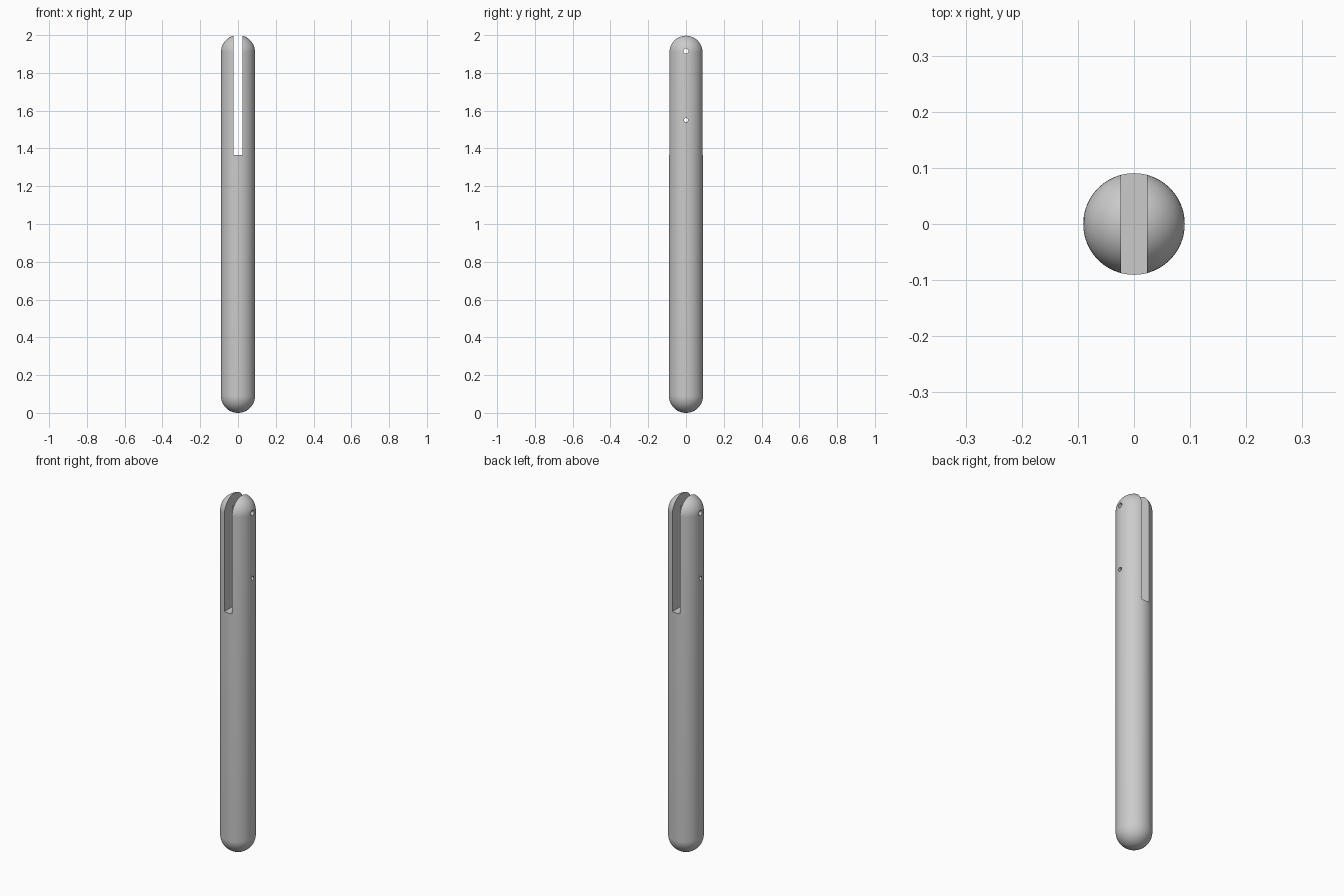
import bpy, bmesh, math
from mathutils import Matrix, Vector

if "Cube" in bpy.data.objects:
    bpy.data.objects.remove(bpy.data.objects["Cube"])

R, LENGTH = 0.0905, 2.0
SLOT_HALF, SLOT_FLOOR = 0.0235, 1.366
PIN_HOLES = [(1.915, 0.0135), (1.55, 0.011)]  # height, radius


def make_object(name, bm):
    bmesh.ops.recalc_face_normals(bm, faces=bm.faces)
    mesh = bpy.data.meshes.new(name)
    bm.to_mesh(mesh)
    bm.free()
    obj = bpy.data.objects.new(name, mesh)
    bpy.context.collection.objects.link(obj)
    return obj


def cut(target, cutter):
    mod = target.modifiers.new("cut", 'BOOLEAN')
    mod.operation, mod.solver, mod.object = 'DIFFERENCE', 'EXACT', cutter
    bpy.context.view_layer.objects.active = target
    bpy.ops.object.modifier_apply(modifier=mod.name)
    bpy.data.objects.remove(cutter, do_unlink=True)


# Round rod with hemispherical ends: a sphere split at its equator and stretched
bm = bmesh.new()
bmesh.ops.create_uvsphere(bm, u_segments=96, v_segments=32, radius=R)
upper = [f for f in bm.faces if f.calc_center_median().z > 0]
equator = [e for e in bm.edges if all(abs(v.co.z) < 1e-5 for v in e.verts)]
bmesh.ops.split_edges(bm, edges=equator)
top_verts = {v for f in upper for v in f.verts}
for v in bm.verts:
    v.co.z += LENGTH - R if v in top_verts else R
rims = [e for e in bm.edges if e.is_boundary]
bmesh.ops.bridge_loops(bm, edges=rims)
rod = make_object("slotted_rod", bm)

# Slot running front to back through the upper end
bm = bmesh.new()
bmesh.ops.create_cube(bm, size=1, matrix=Matrix.Translation((0, 0, SLOT_FLOOR + 0.5))
                      @ Matrix.Diagonal((2 * SLOT_HALF, 1, 1, 1)))
cut(rod, make_object("slot_cutter", bm))

# Pin holes running side to side through both prongs
for z, radius in PIN_HOLES:
    bm = bmesh.new()
    bmesh.ops.create_cone(bm, cap_ends=True, segments=32, radius1=radius, radius2=radius, depth=1,
                          matrix=Matrix.Translation((0, 0, z)) @ Matrix.Rotation(math.pi / 2, 4, 'Y'))
    cut(rod, make_object("pin_hole_cutter", bm))

# Smooth round surfaces, crisp slot and hole edges
bpy.ops.object.select_all(action='DESELECT')
rod.select_set(True)
bpy.context.view_layer.objects.active = rod
bpy.ops.object.shade_smooth_by_angle(angle=math.radians(30))
